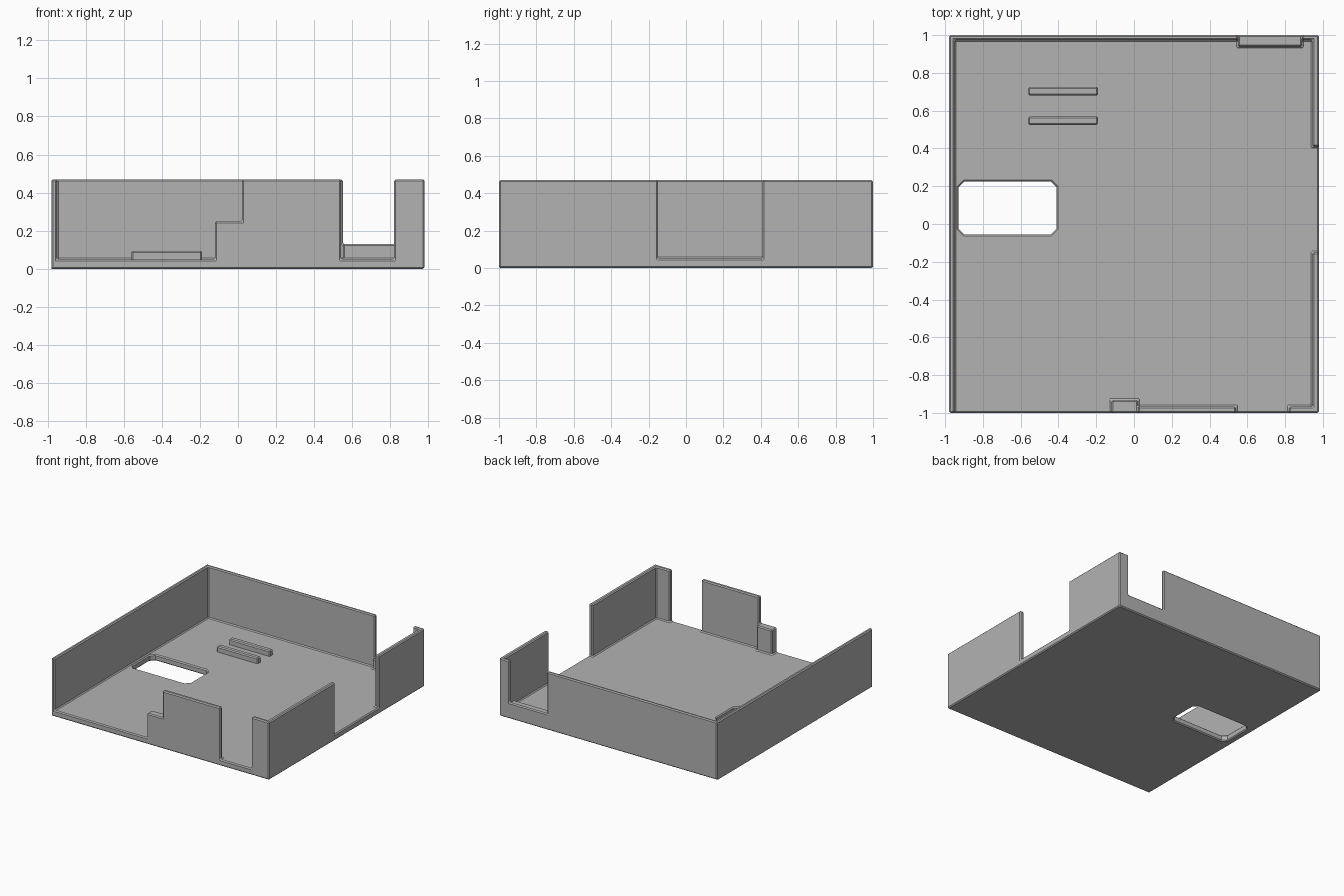
import bpy
import bmesh
import math

if "Cube" in bpy.data.objects:
    bpy.data.objects.remove(bpy.data.objects["Cube"], do_unlink=True)

grey = bpy.data.materials.new("plain grey")
grey.use_nodes = True
COLOUR = (0.45, 0.45, 0.45, 1)
grey.diffuse_color = COLOUR
grey.node_tree.nodes["Principled BSDF"].inputs["Base Color"].default_value = COLOUR

FLOOR, TOP, OVER = 0.05, 0.47, 0.7


def prism(name, outline, z0, z1):
    """Extrude a flat outline from z0 to z1."""
    bm = bmesh.new()
    face = bm.faces.new([bm.verts.new((x, y, z0)) for x, y in outline])
    ext = bmesh.ops.extrude_face_region(bm, geom=[face])
    verts = [v for v in ext["geom"] if isinstance(v, bmesh.types.BMVert)]
    bmesh.ops.translate(bm, verts=verts, vec=(0, 0, z1 - z0))
    bmesh.ops.recalc_face_normals(bm, faces=bm.faces)
    mesh = bpy.data.meshes.new(name)
    bm.to_mesh(mesh)
    bm.free()
    mesh.materials.append(grey)
    obj = bpy.data.objects.new(name, mesh)
    bpy.context.collection.objects.link(obj)
    return obj


def box(name, x0, x1, y0, y1, z0, z1):
    return prism(name, [(x0, y0), (x1, y0), (x1, y1), (x0, y1)], z0, z1)


def combine(target, tool, operation):
    mod = target.modifiers.new(tool.name, "BOOLEAN")
    mod.operation, mod.object, mod.solver = operation, tool, "EXACT"
    tool.hide_render = True
    tool.hide_viewport = True


def chamfer(obj, width):
    mod = obj.modifiers.new("chamfer", "BEVEL")
    mod.width, mod.segments = width, 1
    mod.limit_method, mod.angle_limit = "ANGLE", math.radians(50)


# Tray hollowed from a block
tray = box("tray", -0.98, 0.98, -1, 1, 0, TOP)
combine(tray, box("cavity_cutter", -0.95, 0.945, -0.967, 0.973, FLOOR, OVER), "DIFFERENCE")

# Thick stops behind the low parts of the back and front walls
combine(tray, box("back_ledge", 0.55, 0.89, 0.94, 0.985, 0.03, 0.13), "UNION")
combine(tray, box("front_stop", -0.12, 0.02, -0.985, -0.933, 0.03, 0.25), "UNION")

# Openings in the walls
openings = {
    "front_wide_gap": (-0.95, -0.12, -1.1, -0.9, FLOOR),
    "front_step_gap": (-0.13, 0.02, -1.1, -0.9, 0.25),
    "front_slot": (0.54, 0.82, -1.1, -0.9, FLOOR),
    "side_gap": (0.9, 1.1, -0.15, 0.41, FLOOR),
    "back_gap": (0.55, 0.89, 0.9, 1.1, 0.13),
}
for name, (x0, x1, y0, y1, z0) in openings.items():
    combine(tray, box(name + "_cutter", x0, x1, y0, y1, z0, OVER), "DIFFERENCE")

# Floor window with clipped corners
cx, cy, hx, hy, c = -0.67, 0.085, 0.26, 0.14, 0.03
window = []
for sx, sy in ((1, 1), (-1, 1), (-1, -1), (1, -1)):
    pair = [(cx + sx * hx, cy + sy * (hy - c)), (cx + sx * (hx - c), cy + sy * hy)]
    window += pair if sx * sy > 0 else pair[::-1]
combine(tray, prism("window_cutter", window, -0.1, 0.2), "DIFFERENCE")

# Merge coplanar faces, then break the edges slightly
clean = tray.modifiers.new("merge_flat", "DECIMATE")
clean.decimate_type, clean.angle_limit = "DISSOLVE", math.radians(1)
chamfer(tray, 0.008)

# Two low rails on the floor
for name, y in (("rear_rail", 0.68), ("front_rail", 0.525)):
    chamfer(box(name, -0.56, -0.19, y, y + 0.045, FLOOR - 0.02, 0.095), 0.008)
